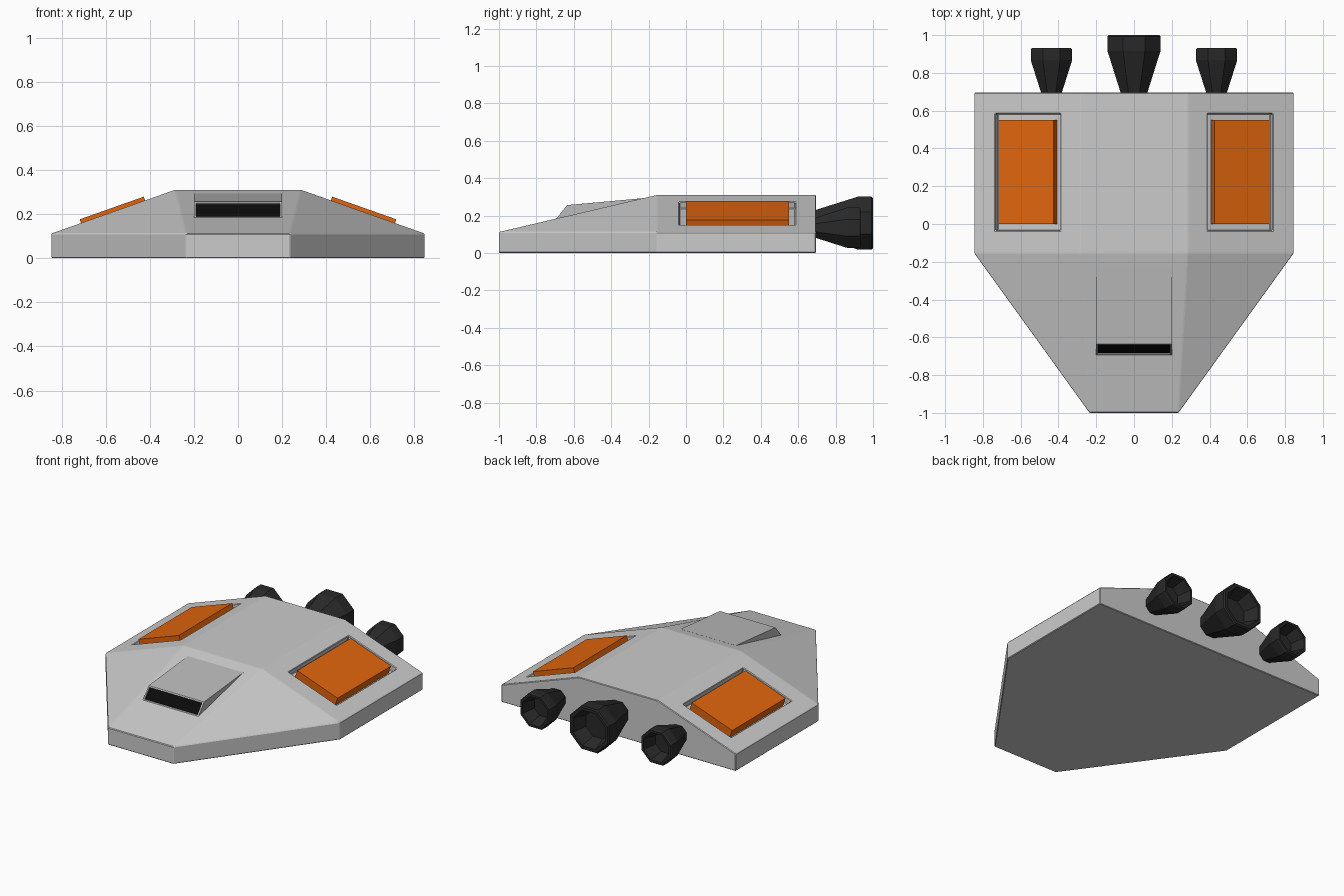
import bpy, bmesh, math
from mathutils import Matrix, Vector

if "Cube" in bpy.data.objects:
    bpy.data.objects.remove(bpy.data.objects["Cube"])


def material(name, rgb):
    m = bpy.data.materials.new(name)
    m.diffuse_color = (*rgb, 1)
    m.use_nodes = True
    m.node_tree.nodes["Principled BSDF"].inputs["Base Color"].default_value = m.diffuse_color
    return m


orange = material("orange", (0.75, 0.13, 0.004))
dark = material("dark_metal", (0.022, 0.022, 0.022))
black = material("black_glass", (0.003, 0.003, 0.003))
grey = material("grey", (0.5, 0.5, 0.5))


def add_object(name, bm, mats=()):
    bmesh.ops.recalc_face_normals(bm, faces=bm.faces)
    me = bpy.data.meshes.new(name)
    bm.to_mesh(me)
    bm.free()
    ob = bpy.data.objects.new(name, me)
    bpy.context.collection.objects.link(ob)
    for m in mats:
        me.materials.append(m)
    return ob


def add_bevel(ob, width, angle=10):
    b = ob.modifiers.new("bevel", 'BEVEL')
    b.width, b.segments = width, 1
    b.limit_method, b.angle_limit = 'ANGLE', math.radians(angle)


def mirror(ob):
    ob.modifiers.new("mirror", 'MIRROR').use_axis[0] = True


# Hull: vertical skirt, sloped upper faces, flat roof
half = [(0.845, 0.695), (0.845, -0.155), (0.235, -1.0)]
outline = half + [(-x, y) for x, y in reversed(half)]
bm = bmesh.new()
low = [bm.verts.new((x, y, 0)) for x, y in outline]
mid = [bm.verts.new((x, y, 0.112)) for x, y in outline]
rr, rf, lf, lr = [bm.verts.new((x, y, 0.31)) for x, y in
                  ((0.285, 0.695), (0.285, -0.155), (-0.285, -0.155), (-0.285, 0.695))]
bm.faces.new(low)
for i in range(5):
    bm.faces.new((low[i], low[i + 1], mid[i + 1], mid[i]))
bm.faces.new((low[5], low[0], mid[0], rr, lr, mid[5]))
for f in ((rr, rf, lf, lr), (mid[0], mid[1], rf, rr), (mid[1], mid[2], rf),
          (mid[2], mid[3], lf, rf), (mid[3], mid[4], lf), (mid[4], mid[5], lr, lf)):
    bm.faces.new(f)
hull = add_object("hull", bm)

# Boxes lying on the side slopes
tilt = math.atan2(0.198, 0.56)
normal = Vector((math.sin(tilt), 0, math.cos(tilt)))


def slope_box(name, x, size, bottom, top, mats=()):
    z = 0.31 - (x - 0.285) * math.tan(tilt)
    centre = Vector((x, 0.275, z)) + normal * (bottom + top) / 2
    bm = bmesh.new()
    bmesh.ops.create_cube(bm, size=1, matrix=Matrix.Translation(centre)
                          @ Matrix.Rotation(tilt, 4, 'Y')
                          @ Matrix.Diagonal((*size, top - bottom, 1)))
    ob = add_object(name, bm, mats)
    mirror(ob)
    return ob


# Recesses in the hull and the orange panels inside them
cutter = slope_box("recess_cutter", 0.5625, (0.366, 0.62), -0.038, 0.1)
cutter.hide_render = True
cutter.display_type = 'WIRE'
cut = hull.modifiers.new("recesses", 'BOOLEAN')
cut.operation, cut.object, cut.solver = 'DIFFERENCE', cutter, 'EXACT'
add_bevel(hull, 0.004)
slope_box("side_panels", 0.5665, (0.308, 0.55), -0.042, 0.018, (orange,))

# Cockpit wedge with an inset dark window
profile = [(-0.695, 0.182), (-0.635, 0.256), (-0.23, 0.293), (-0.23, 0.2), (-0.66, 0.1)]
bm = bmesh.new()
a, b = [[bm.verts.new((x, y, z)) for y, z in profile] for x in (-0.2, 0.2)]
bm.faces.new(a)
bm.faces.new(b[::-1])
sides = [bm.faces.new((a[i], b[i], b[(i + 1) % 5], a[(i + 1) % 5])) for i in range(5)]
bmesh.ops.recalc_face_normals(bm, faces=bm.faces)
front = sides[0]
bmesh.ops.inset_region(bm, faces=[front], thickness=0.012)
bmesh.ops.inset_region(bm, faces=[front], thickness=0.001, depth=-0.007)
front.material_index = 1
add_object("cockpit", bm, (grey, black))


# Eight-sided hollow thrusters
def thruster(name, x, z, r, kink, end):
    rings = [(0.5 * r, 0.66), (0.5 * r, 0.695), (0.97 * r, kink), (r, kink + 0.012),
             (r, end - 0.008), (0.95 * r, end), (0.82 * r, end), (0.76 * r, end - 0.03),
             (0.6 * r, end - 0.09)]
    bm = bmesh.new()
    loops = []
    for rad, y in rings:
        rad /= math.cos(math.pi / 8)
        angles = [(i + 0.5) * math.pi / 4 for i in range(8)]
        loops.append([bm.verts.new((x + rad * math.cos(t), y, z + rad * math.sin(t)))
                      for t in angles])
    for p, q in zip(loops, loops[1:]):
        for i in range(8):
            j = (i + 1) % 8
            bm.faces.new((p[i], p[j], q[j], q[i]))
    bm.faces.new(loops[0])
    bm.faces.new(loops[-1])
    return add_object(name, bm, (dark,))


thruster("main_thruster", 0, 0.16, 0.141, 0.905, 1.0)
mirror(thruster("side_thrusters", 0.437, 0.135, 0.109, 0.855, 0.932))
